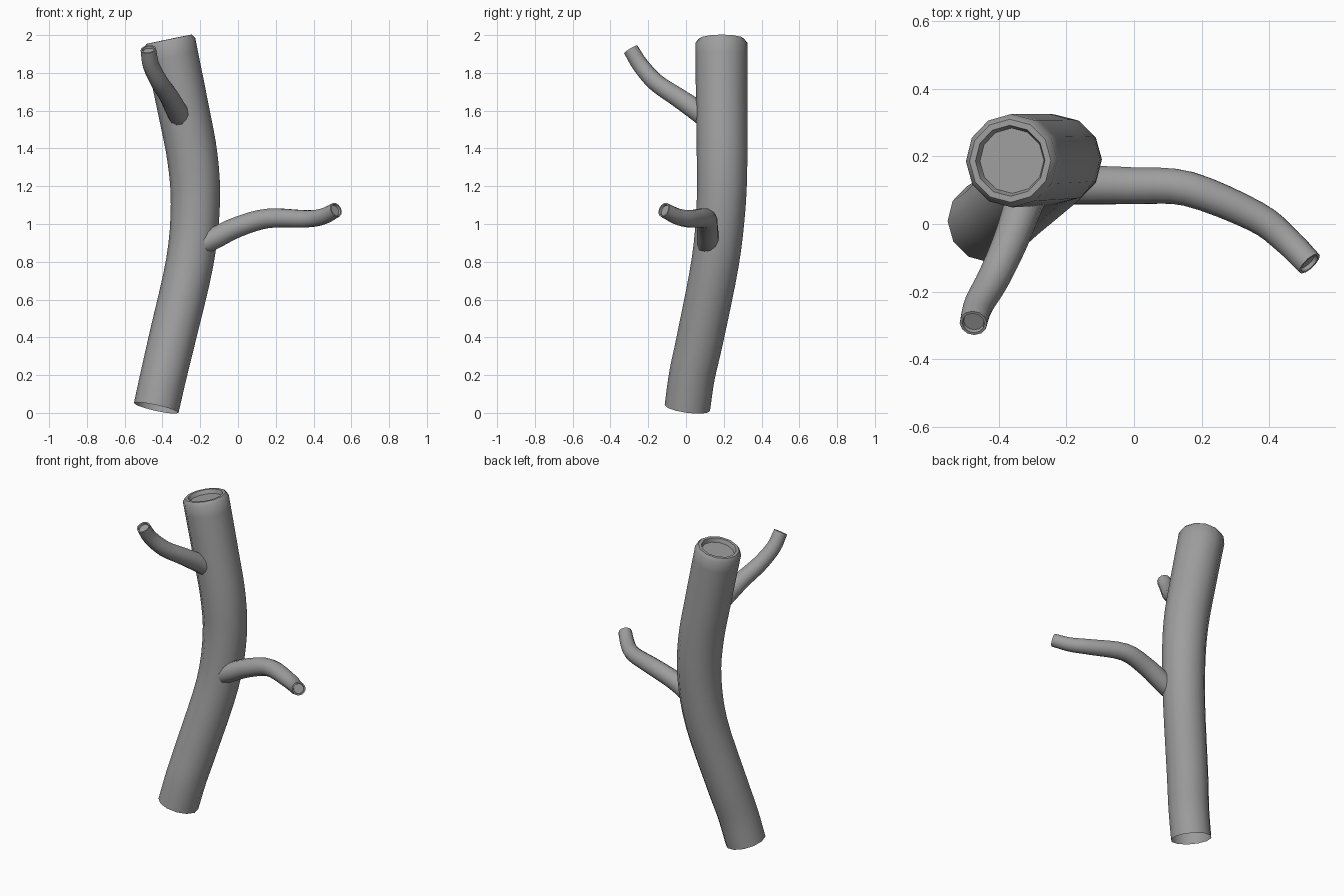
import bpy, bmesh, math
from mathutils import Vector

if "Cube" in bpy.data.objects:
    bpy.data.objects.remove(bpy.data.objects["Cube"])

SIDES = 12
bark = bpy.data.materials.new("bark_grey")
bark.diffuse_color = (0.34, 0.34, 0.34, 1)
bark.use_nodes = True
bark.node_tree.nodes["Principled BSDF"].inputs["Base Color"].default_value = bark.diffuse_color


def spline(pts, steps):
    """Catmull-Rom samples of (x, y, z, radius) control points."""
    p = [Vector(q) for q in pts]
    p = [2 * p[0] - p[1]] + p + [2 * p[-1] - p[-2]]
    out = []
    for i in range(1, len(p) - 2):
        a, b, c, d = p[i - 1:i + 3]
        for k in range(steps):
            t = k / steps
            out.append(0.5 * (2 * b + (c - a) * t + (2 * a - 5 * b + 4 * c - d) * t * t
                              + (3 * b - a - 3 * c + d) * t ** 3))
    return out + [p[-2]]


def limb(name, pts, steps, lip):
    """Tapered tube, open at its base; lip = (radius factor, axis offset) rings at the tip."""
    path = spline(pts, steps)
    pos = [q.to_3d() for q in path]
    tan = [(pos[min(i + 1, len(pos) - 1)] - pos[max(i - 1, 0)]).normalized()
           for i in range(len(pos))]
    rows = [(pos[i], tan[i], path[i][3]) for i in range(len(pos))]
    end, t_end, r_end = rows.pop()
    rows += [(end + t_end * off, t_end, r_end * f) for f, off in lip]

    bm = bmesh.new()
    u = tan[0].cross(Vector((0.3, 1, 0.1))).normalized()
    rings = []
    for c, t, r in rows:
        u = (u - t * u.dot(t)).normalized()
        v = t.cross(u)
        rings.append([bm.verts.new(c + r * (u * math.cos(a) + v * math.sin(a)))
                      for a in (2 * math.pi * (k + 0.5) / SIDES for k in range(SIDES))])
    for a, b in zip(rings, rings[1:]):
        for k in range(SIDES):
            n = (k + 1) % SIDES
            bm.faces.new((a[k], a[n], b[n], b[k]))
    bm.faces.new(rings[-1])
    me = bpy.data.meshes.new(name)
    bm.to_mesh(me)
    bm.free()
    me.materials.append(bark)
    ob = bpy.data.objects.new(name, me)
    bpy.context.collection.objects.link(ob)
    bpy.ops.object.select_all(action='DESELECT')
    ob.select_set(True)
    bpy.context.view_layer.objects.active = ob
    bpy.ops.object.shade_smooth_by_angle(angle=math.radians(40))
    return ob


# Bent trunk with a bevelled rim and a sunken cut face
limb("trunk", [(-0.433, 0.007, 0.026, 0.121), (-0.394, 0.032, 0.2, 0.122),
               (-0.347, 0.076, 0.4, 0.124),
               (-0.255, 0.155, 0.8, 0.126), (-0.226, 0.186, 1.1, 0.13),
               (-0.241, 0.191, 1.35, 0.134), (-0.292, 0.189, 1.62, 0.136),
               (-0.366, 0.187, 1.978, 0.138)], 4,
     [(1, -0.02), (0.89, 0), (0.76, 0), (0.7, -0.025)])

# Side branches with small hollow tips
tip = [(1, 0), (0.8, 0), (0.74, -0.012)]
limb("lower_branch", [(-0.23, 0.117, 0.875, 0.06), (-0.13, 0.115, 0.922, 0.059),
                      (0.0, 0.113, 0.985, 0.056), (0.16, 0.104, 1.03, 0.053),
                      (0.36, 0.022, 1.027, 0.047), (0.45, -0.047, 1.04, 0.043),
                      (0.519, -0.117, 1.075, 0.04)], 4, tip)
limb("upper_branch", [(-0.29, 0.14, 1.54, 0.06), (-0.325, 0.06, 1.6, 0.057),
                      (-0.365, -0.05, 1.675, 0.052), (-0.415, -0.16, 1.75, 0.048),
                      (-0.46, -0.24, 1.84, 0.044), (-0.475, -0.293, 1.925, 0.041)], 4, tip)
